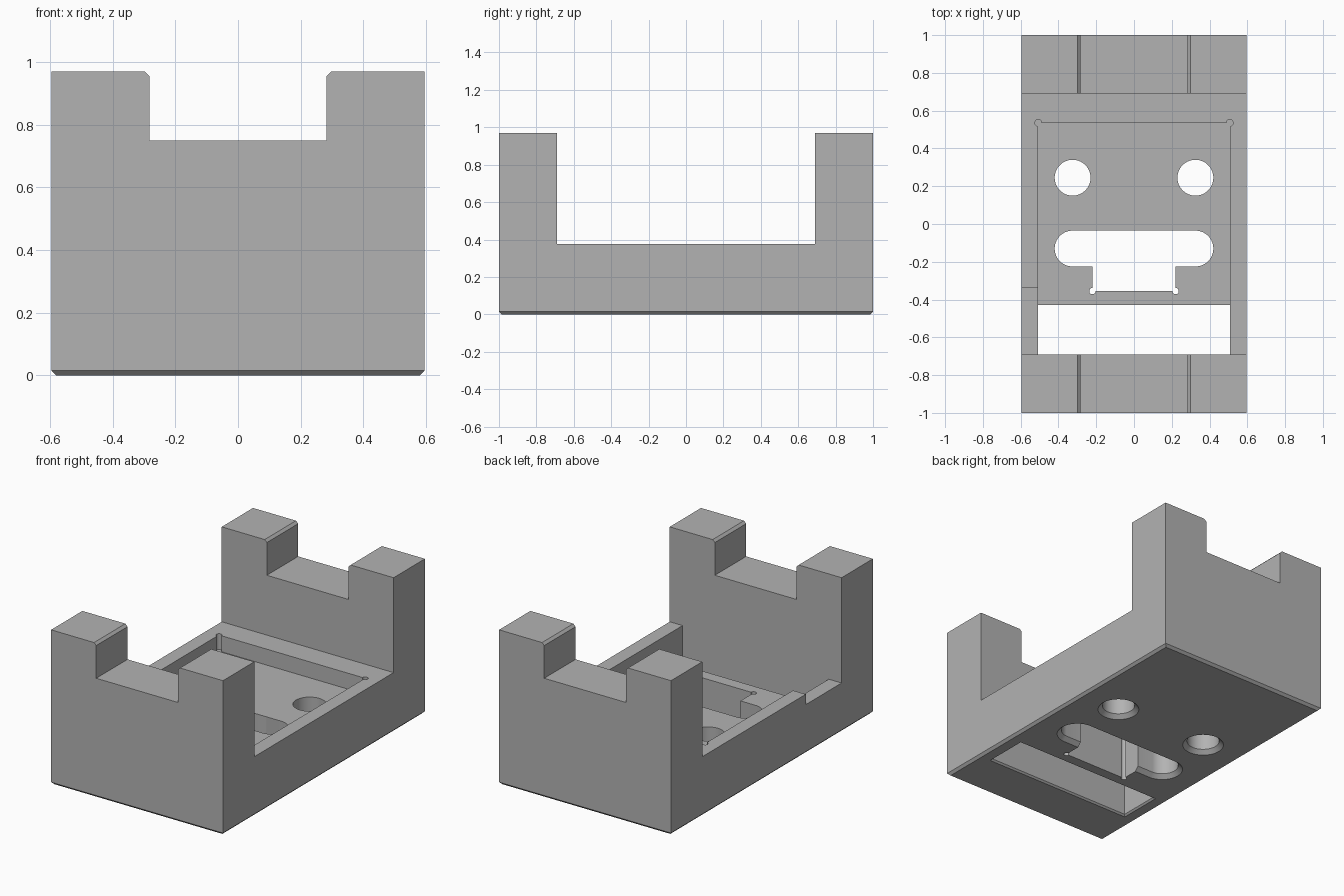
import bpy, bmesh, math

old = bpy.data.objects.get("Cube")
if old:
    bpy.data.objects.remove(old, do_unlink=True)

# Main sizes
HALF_X, HALF_Y = 0.596, 1.0
WALL_Y, WALL_Z = 0.69, 0.97
RAIL_Z, FLOOR_Z = 0.375, 0.275
POCKET_X, POCKET_Y = 0.507, 0.535
NOTCH_X, NOTCH_Z = 0.283, 0.75
CHAMFER = 0.015

grey = bpy.data.materials.new("plain_grey")
grey.use_nodes = True
colour = (0.45, 0.45, 0.45, 1)
grey.diffuse_color = colour
grey.node_tree.nodes["Principled BSDF"].inputs["Base Color"].default_value = colour


def loft(name, rings):
    """Closed solid through rings of 3D points with equal counts."""
    bm = bmesh.new()
    loops = [[bm.verts.new(p) for p in ring] for ring in rings]
    n = len(loops[0])
    for a, b in zip(loops, loops[1:]):
        for i in range(n):
            j = (i + 1) % n
            bm.faces.new((a[i], a[j], b[j], b[i]))
    bm.faces.new(loops[0][::-1])
    bm.faces.new(loops[-1])
    bmesh.ops.recalc_face_normals(bm, faces=bm.faces)
    mesh = bpy.data.meshes.new(name)
    bm.to_mesh(mesh)
    bm.free()
    obj = bpy.data.objects.new(name, mesh)
    bpy.context.collection.objects.link(obj)
    mesh.materials.append(grey)
    return obj


def layer(outline, z):
    return [(x, y, z) for x, y in outline]


def rect(x0, x1, y0, y1):
    return [(x0, y0), (x1, y0), (x1, y1), (x0, y1)]


def capsule(cx, cy, r, half=0.0, n=48):
    """Circle, stretched along x by half on each side."""
    pts = []
    for i in range(n):
        t = 2 * math.pi * (i + 0.5) / n
        c = math.cos(t)
        pts.append((cx + math.copysign(half, c) + r * c, cy + r * math.sin(t)))
    return pts


def cut(target, cutter):
    cutter.hide_render = True
    mod = target.modifiers.new("cut", 'BOOLEAN')
    mod.operation = 'DIFFERENCE'
    mod.solver = 'EXACT'
    mod.object = cutter
    bpy.context.view_layer.objects.active = target
    bpy.ops.object.modifier_apply(modifier=mod.name)
    bpy.data.objects.remove(cutter, do_unlink=True)


def cut_prism(target, outline, z0, z1):
    cut(target, loft("cutter", [layer(outline, z0), layer(outline, z1)]))


# Body: U-shaped side profile across the width, bottom edges chamfered
half = [(HALF_Y, 0), (HALF_Y, WALL_Z), (WALL_Y, WALL_Z), (WALL_Y, RAIL_Z)]
profile = half + [(-y, z) for y, z in reversed(half)]
body = loft("cradle_body", [[(x, y, z) for y, z in profile] for x in (-HALF_X, HALF_X)])
bm = bmesh.new()
bm.from_mesh(body.data)
low = [e for e in bm.edges if all(v.co.z < 0.001 for v in e.verts)]
bmesh.ops.bevel(bm, geom=low, offset=CHAMFER, segments=1, affect='EDGES')
bm.to_mesh(body.data)
bm.free()

# Notch through both end walls, with chamfered top corners
top = NOTCH_X + CHAMFER
side = [(NOTCH_X, NOTCH_Z), (NOTCH_X, WALL_Z - CHAMFER), (top, WALL_Z), (top, WALL_Z + 0.1)]
notch = side + [(-x, z) for x, z in reversed(side)]
cut(body, loft("cutter", [[(x, y, z) for x, z in notch] for y in (-1.2, 1.2)]))

# Recessed pocket with corner reliefs
cut_prism(body, rect(-POCKET_X, POCKET_X, -WALL_Y, POCKET_Y), FLOOR_Z, 0.5)
for s in (-1, 1):
    cut_prism(body, capsule(s * POCKET_X, POCKET_Y, 0.018, n=24), FLOOR_Z, 0.5)

# Lowered stretch of the right rail
cut_prism(body, rect(-0.7, -0.45, -WALL_Y, -0.335), 0.31, 0.5)

# Long front slot, slightly flared underneath
flare = 0.01
wide = rect(-POCKET_X - flare, POCKET_X + flare, -WALL_Y - flare, -0.43 + flare)
slim = rect(-POCKET_X, POCKET_X, -WALL_Y, -0.43)
cut(body, loft("cutter", [layer(wide, -0.1), layer(wide, 0), layer(slim, flare), layer(slim, 0.34)]))

# Two round holes and the wide oval opening, countersunk underneath
R, SINK = 0.095, 0.025
for cx, cy, stretch in ((-0.325, 0.245, 0), (0.325, 0.245, 0), (0, -0.13, 0.325)):
    big = capsule(cx, cy, R + SINK, stretch)
    small = capsule(cx, cy, R, stretch)
    cut(body, loft("cutter", [layer(big, -0.1), layer(big, 0), layer(small, SINK), layer(small, 0.34)]))

# Central rectangular opening with corner reliefs
cut_prism(body, rect(-0.22, 0.22, -0.355, -0.06), -0.1, 0.34)
for s in (-1, 1):
    for y in (-0.355, -0.052):
        cut_prism(body, capsule(s * 0.22, y, 0.017, n=24), -0.1, 0.34)

# Smooth round walls, keep hard edges
bpy.ops.object.select_all(action='DESELECT')
body.select_set(True)
bpy.context.view_layer.objects.active = body
bpy.ops.object.shade_smooth_by_angle(angle=math.radians(30))
